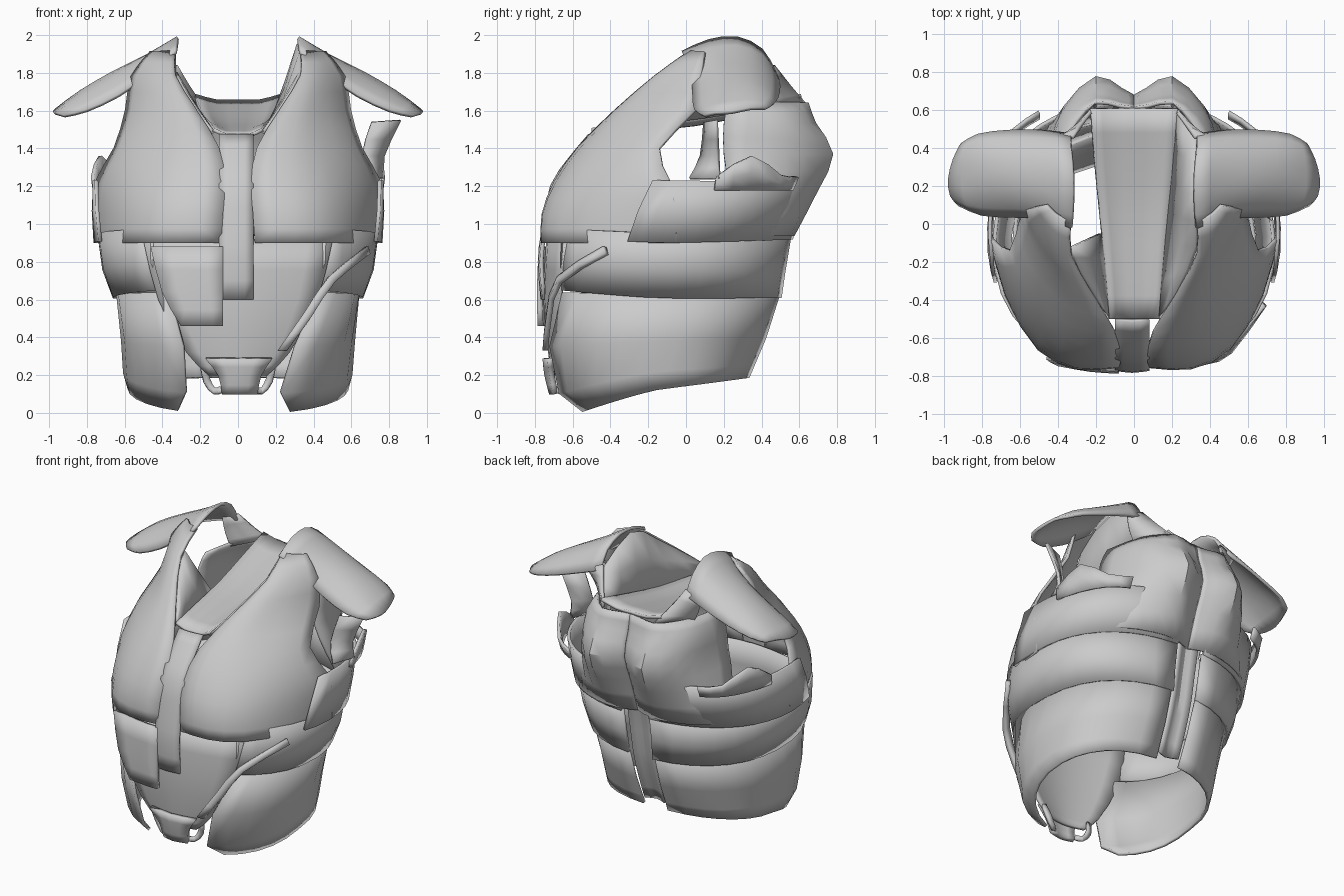
import bpy
from math import sin, cos, radians, copysign


def spline(pts, sub=2):
    # Catmull-Rom refinement passing through every control point
    out = []
    for i in range(len(pts) - 1):
        p1, p2 = pts[i], pts[i + 1]
        p0 = pts[i - 1] if i else [2 * a - b for a, b in zip(p1, p2)]
        p3 = pts[i + 2] if i + 2 < len(pts) else [2 * b - a for a, b in zip(p1, p2)]
        for k in range(sub):
            t = k / sub
            out.append([0.5 * (2 * b + (c - a) * t + (2 * a - 5 * b + 4 * c - d) * t * t
                               + (3 * b - a - 3 * c + d) * t ** 3)
                        for a, b, c, d in zip(p0, p1, p2, p3)])
    out.append(list(pts[-1]))
    return out


def patch(name, rows, side=1, thick=0.02, sub=2):
    # curved sheet through a grid of control points
    rows = [spline(r, sub) for r in rows]
    cols = [spline(list(c), sub) for c in zip(*rows)]
    n, m = len(cols), len(cols[0])
    verts = [(p[0] * side, p[1], p[2]) for c in cols for p in c]
    faces = [(i * m + j, i * m + j + 1, (i + 1) * m + j + 1, (i + 1) * m + j)
             for i in range(n - 1) for j in range(m - 1)]
    me = bpy.data.meshes.new(name)
    me.from_pydata(verts, [], faces)
    ob = bpy.data.objects.new(name, me)
    bpy.context.collection.objects.link(ob)
    bpy.context.view_layer.objects.active = ob
    bpy.ops.object.select_all(action='DESELECT')
    ob.select_set(True)
    bpy.ops.object.shade_smooth_by_angle(angle=radians(30))
    if thick:
        mod = ob.modifiers.new("thickness", 'SOLIDIFY')
        mod.thickness = thick
        mod.offset = 0
    return ob


def pair(name, rows, **kw):
    for side, label in ((1, "right_"), (-1, "left_")):
        patch(label + name, rows, side, **kw)


def ring(zf, zs, zb, rx, yf, yb, a0, a1=180, n=12):
    # half of a rounded body section, from front angle a0 to back angle a1
    out = []
    for i in range(n + 1):
        a = radians(a0 + (a1 - a0) * i / n)
        s, c = sin(a), cos(a)
        z = zs + ((zf if c > 0 else zb) - zs) * abs(c)
        out.append((rx * abs(s) ** 0.87,
                    (yf + yb) / 2 - (yb - yf) / 2 * copysign(abs(c) ** 0.87, c), z))
    return out


def level(z, *xy):
    return [(x, y, z) for x, y in xy]


# waist plates, open at the front and split along the spine
for side, label, lo, hi in ((1, "right_", 19, 40), (-1, "left_", 24, 32)):
    starts = [lo + 6, lo, (lo + hi) / 2 - 3, hi]
    rows = [(0, .13, .19, .575, -.58, .33), (.1, .22, .26, .60, -.69, .36),
            (.35, .38, .40, .61, -.77, .42), (.64, .63, .62, .635, -.78, .49)]
    patch(label + "waist_plate", [ring(*r, a, 173) for r, a in zip(rows, starts)], side, sub=1)

# rib band overlapping the waist, then chest band up to the armholes
pair("rib_band", [ring(.66, .61, .61, .655, -.77, .50, 38, 174),
                  ring(.80, .76, .75, .71, -.765, .52, 36, 174),
                  ring(.98, .95, .93, .735, -.75, .55, 34, 174)], sub=1)
pair("chest_band", [ring(.93, .90, .92, .755, -.75, .56, 74, 174),
                    ring(1.08, 1.07, 1.08, .765, -.72, .60, 76, 174),
                    ring(1.24, 1.23, 1.22, .76, -.70, .64, 80, 174)], sub=1)

# breast plates that taper into the shoulder straps
pair("breast_plate", [
    level(.90, (.09, -.75), (.3, -.755), (.5, -.66), (.67, -.38), (.755, -.05)),
    level(1.05, (.08, -.745), (.3, -.75), (.5, -.64), (.67, -.37), (.76, -.05)),
    level(1.22, (.07, -.69), (.28, -.68), (.48, -.57), (.65, -.34), (.75, -.08)),
    level(1.40, (.10, -.57), (.28, -.55), (.44, -.45), (.58, -.29), (.65, -.14)),
    level(1.60, (.22, -.37), (.32, -.35), (.42, -.26), (.52, -.12), (.59, .05)),
    level(1.78, (.33, -.16), (.38, -.15), (.44, -.10), (.50, -.02), (.56, .08)),
    level(1.91, (.33, .02), (.36, .03), (.39, .04), (.42, .06), (.46, .10))])

# broad shoulder flaps
pair("shoulder_flap", [
    [(.33, -.02, 1.91), (.32, .12, 1.97), (.32, .27, 1.985), (.33, .40, 1.92), (.33, .47, 1.80)],
    [(.46, .03, 1.80), (.48, .13, 1.87), (.48, .27, 1.89), (.49, .40, 1.85), (.49, .49, 1.75)],
    [(.63, .04, 1.68), (.65, .14, 1.77), (.66, .27, 1.80), (.66, .40, 1.77), (.66, .49, 1.69)],
    [(.80, .05, 1.60), (.82, .14, 1.67), (.83, .26, 1.70), (.83, .39, 1.69), (.82, .47, 1.64)],
    [(.92, .10, 1.57), (.965, .15, 1.585), (.975, .24, 1.59), (.95, .34, 1.61), (.91, .42, 1.61)]])

# sternum strip and the recessed abdomen
patch("sternum_strip", [level(z, (-.10, y), (-.01, y - .01), (.08, y)) for z, y in
                        ((.60, -.75), (.80, -.765), (.97, -.745), (1.20, -.70),
                         (1.35, -.60), (1.47, -.50))])
patch("abdomen", [level(z, (-w, y + d), (-w / 2, y + d * .3), (0, y), (w / 2, y + d * .3), (w, y + d))
                  for z, w, y, d in ((.20, .15, -.70, .03), (.32, .27, -.72, .05),
                                     (.60, .42, -.745, .08), (.92, .50, -.73, .10))])
patch("belly_plate", [level(.46, (-.30, -.75), (-.18, -.765), (-.08, -.77)),
                      level(.64, (-.40, -.735), (-.23, -.765), (-.08, -.775)),
                      level(.88, (-.46, -.70), (-.25, -.75), (-.08, -.765))], thick=.03)
patch("front_tab", [level(.10, (-.08, -.69), (0, -.71), (.10, -.69)),
                    level(.20, (-.10, -.71), (0, -.735), (.12, -.71)),
                    level(.29, (-.17, -.72), (0, -.745), (.18, -.72))], thick=.03)
pair("tab_loop", [[(.08, -.69, .11), (.13, -.66, .10), (.18, -.65, .16), (.20, -.67, .25)],
                  [(.09, -.68, .14), (.12, -.65, .13), (.15, -.64, .18), (.17, -.67, .26)]])
patch("side_strap", [[(.21, -.745, .33), (.35, -.725, .53), (.48, -.67, .72), (.68, -.43, .88)],
                     [(.26, -.745, .33), (.39, -.725, .51), (.51, -.67, .69), (.69, -.42, .84)]],
      thick=.03)

# upper back with twin ridges beside the spine and hollows behind the arms
pair("upper_back", [
    level(.94, (.0, .52), (.07, .55), (.2, .565), (.38, .52), (.50, .45), (.56, .36)),
    level(1.18, (.0, .60), (.07, .64), (.2, .69), (.38, .58), (.48, .44), (.52, .24)),
    level(1.37, (.0, .67), (.07, .71), (.2, .77), (.36, .62), (.44, .42), (.46, .20)),
    level(1.53, (.0, .63), (.07, .65), (.2, .68), (.35, .59), (.42, .44), (.44, .20)),
    level(1.64, (.0, .61), (.07, .62), (.2, .64), (.30, .54), (.36, .42), (.40, .22))])
pair("rear_arm_rim", [
    level(1.18, (.50, .56), (.62, .48), (.71, .33), (.76, .15)),
    [(.50, .59, 1.25), (.63, .50, 1.26), (.73, .35, 1.36), (.77, .16, 1.25)]])
pair("rear_strap", [[(.20, .63, 1.64), (.26, .55, 1.73), (.32, .46, 1.84)],
                    [(.36, .43, 1.62), (.40, .43, 1.70), (.44, .46, 1.79)]])
patch("spine_strip", [level(z, (-.08, y), (0, y - .03), (.08, y)) for z, y in
                      ((.24, .34), (.42, .41), (.62, .47), (.94, .53), (1.18, .61))])

# neck cover rising toward the back, with a wall closing its right side
neck = [(-.50, .13, 1.47), (-.25, .15, 1.50), (.05, .18, 1.53), (.35, .21, 1.59), (.61, .23, 1.65)]
patch("neck_cover", [[(-w, y, z + .03), (-w / 2, y, z), (0, y, z), (w / 2, y, z), (w, y, z + .03)]
                     for y, w, z in neck])
patch("neck_wall", [[(.13, -.50, 1.48), (.17, -.10, 1.54), (.20, .22, 1.58), (.23, .60, 1.67)],
                    [(.22, -.37, 1.60), (.33, -.12, 1.80), (.32, .15, 1.95), (.33, .46, 1.80)]])
patch("left_neck_wall", [[(.13, -.50, 1.48), (.15, -.30, 1.51), (.18, -.05, 1.54)],
                         [(.20, -.39, 1.57), (.29, -.24, 1.71), (.33, -.12, 1.80)]], -1)

# torn tab standing on the right armhole
patch("arm_tab", [[(.72, .02, 1.24), (.66, .08, 1.36), (.71, .10, 1.54)],
                  [(.77, .18, 1.24), (.77, .17, 1.36), (.86, .16, 1.55)]])
